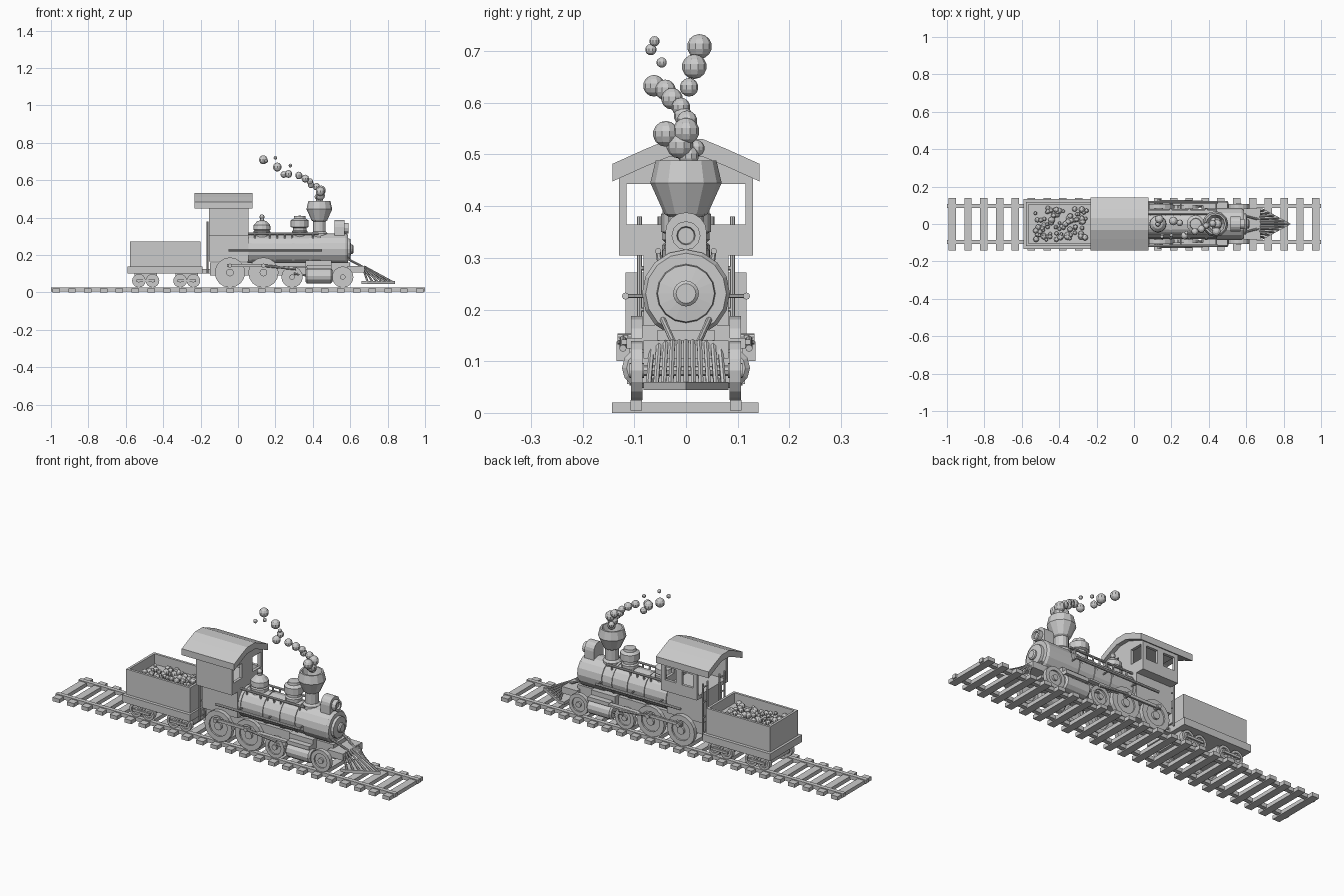
import bpy, bmesh, math, random
from mathutils import Vector, Matrix

if "Cube" in bpy.data.objects:
    bpy.data.objects.remove(bpy.data.objects["Cube"])

random.seed(4)


def finish(name, bm):
    bmesh.ops.recalc_face_normals(bm, faces=bm.faces)
    me = bpy.data.meshes.new(name)
    bm.to_mesh(me)
    bm.free()
    ob = bpy.data.objects.new(name, me)
    bpy.context.collection.objects.link(ob)
    return ob


def add_box(bm, x0, x1, y0, y1, z0, z1):
    m = Matrix.Translation(((x0 + x1) / 2, (y0 + y1) / 2, (z0 + z1) / 2))
    m = m @ Matrix.Diagonal((x1 - x0, abs(y1 - y0), z1 - z0, 1))
    bmesh.ops.create_cube(bm, size=1, matrix=m)


def box(name, *dims):
    bm = bmesh.new()
    add_box(bm, *dims)
    return finish(name, bm)


def rod(name, p, q, r, n=8):
    p, q = Vector(p), Vector(q)
    d = q - p
    m = Matrix.Translation((p + q) / 2) @ d.to_track_quat('Z', 'Y').to_matrix().to_4x4()
    bm = bmesh.new()
    bmesh.ops.create_cone(bm, cap_ends=True, segments=n, radius1=r, radius2=r, depth=d.length, matrix=m)
    return finish(name, bm)


def lathe(name, profile, loc, axis='Z', n=12):
    """Turn (radius, height) points around an axis through loc."""
    bm = bmesh.new()
    vs = [bm.verts.new((r, 0, h)) for r, h in profile]
    es = [bm.edges.new(pair) for pair in zip(vs, vs[1:])]
    bmesh.ops.spin(bm, geom=vs + es, cent=(0, 0, 0), axis=(0, 0, 1), angle=math.tau, steps=n, use_duplicate=False)
    bmesh.ops.remove_doubles(bm, verts=bm.verts, dist=1e-5)
    bm.transform(Matrix.Translation(loc) @ Vector({'X': (1, 0, 0), 'Y': (0, 1, 0), 'Z': (0, 0, 1)}[axis])
                 .to_track_quat('Z', 'Y').to_matrix().to_4x4())
    return finish(name, bm)


def extrude_x(name, yz, x0, x1):
    bm = bmesh.new()
    f = bm.faces.new([bm.verts.new((x0, y, z)) for y, z in yz])
    g = bmesh.ops.extrude_face_region(bm, geom=[f])['geom']
    bmesh.ops.translate(bm, vec=(x1 - x0, 0, 0), verts=[v for v in g if isinstance(v, bmesh.types.BMVert)])
    return finish(name, bm)


def cut(ob, *dims):
    c = box("cutter", *dims)
    c.hide_render = True
    c.hide_set(True)
    mod = ob.modifiers.new("cut", 'BOOLEAN')
    mod.operation, mod.solver, mod.object = 'DIFFERENCE', 'EXACT', c


def balls(name, items, u=10, v=7):
    bm = bmesh.new()
    for x, y, z, r in items:
        bmesh.ops.create_uvsphere(bm, u_segments=u, v_segments=v, radius=r, matrix=Matrix.Translation((x, y, z)))
    return finish(name, bm)


# Track
bm = bmesh.new()
for i in range(24):
    x = -0.972 + i * 1.944 / 23
    add_box(bm, x - .02, x + .02, -.143, .14, 0, .02)
finish("track_ties", bm)
for s in (-1, 1):
    box("rail", -1, 1, s * .085, s * .107, .005, .025)

# Wheels and axles
WHEELS = [(-.043, .106, .081), (.136, .106, .081), (.289, .082, .057), (.56, .082, .057)]
WHEELS += [(x, .062, .036) for x in (-.53, -.457, -.31, -.238)]
for x, z, r in WHEELS:
    prof = [(0, .014), (r * .25, .014), (r * .25, .003), (r * .66, .003), (r * .66, .011), (r, .011)]
    prof += [(a, -h) for a, h in reversed(prof)]
    for s in (-1, 1):
        lathe("wheel", prof, (x, s * .095, z), 'Y', 16)
    rod("axle", (x, -.09, z), (x, .09, z), r * .18)

# Locomotive frame
box("main_frame", -.15, .6, -.055, .055, .09, .16)
box("front_beam", .585, .675, -.082, .082, .105, .14)
box("cylinder_saddle", .36, .5, -.085, .085, .115, .17)
box("coupler", -.2, -.14, -.03, .03, .1, .125)

# Boiler and smokebox
BZ = .231
lathe("boiler", [(0, .05), (.08, .05), (.08, .46), (0, .46)], (0, 0, BZ), 'X', 16)
lathe("smokebox", [(0, .44), (.085, .44), (.085, .575), (.078, .587), (.057, .587), (.055, .6),
                   (.025, .604), (.025, .612), (.019, .617), (0, .617)], (0, 0, BZ), 'X', 16)
for x in (.06, .19, .29, .38):
    lathe("boiler_band", [(.078, x), (.084, x), (.084, x + .012), (.078, x + .012)], (0, 0, BZ), 'X', 16)

# Chimney, domes and headlamp
lathe("chimney", [(.045, .29), (.045, .315), (.034, .325), (.034, .38), (.042, .385), (.069, .445),
                  (.059, .488), (.05, .488), (.035, .43), (0, .43)], (.435, 0, 0))
lathe("sand_dome", [(.042, .29), (.042, .325), (.036, .332), (.036, .345), (.048, .35), (.048, .385),
                    (.032, .395), (.03, .408), (0, .41)], (.33, 0, 0))
lathe("steam_dome", [(.046, .29), (.046, .325), (.04, .33), (.046, .335), (.044, .36), (.026, .38),
                     (.01, .385), (.01, .395), (0, .395)], (.128, 0, 0))
balls("dome_knob", [(.128, 0, .403, .014)])
arch = [(.04 * math.cos(a), .35 + .038 * math.sin(a)) for a in (math.pi * i / 8 for i in range(9))]
extrude_x("headlamp", arch + [(-.04, .295), (.04, .295)], .515, .57)
lathe("lamp_lens", [(0, .56), (.028, .56), (.028, .592), (.018, .592), (.016, .583), (0, .583)], (0, 0, .343), 'X')

# Cab
box("cab_lower", -.155, .055, -.082, .082, .165, .31)
half = [(.13, .305), (.13, .455), (.075, .485), (.03, .505)]
cab = extrude_x("cab", half + [(-y, z) for y, z in reversed(half)], -.155, .055)
cut(cab, -.2, .04, -.115, .115, .325, .455)
for y in (-.08, .08):
    cut(cab, .03, .07, y - .035, y + .035, .365, .443)
for x in (-.1, 0):
    cut(cab, x - .033, x + .033, .1, .15, .365, .435)
top = [(.142, .482), (.08, .51), (.032, .53)]
roof = top + [(-y, z) for y, z in reversed(top)]
roof += [(y, z - .034) for y, z in reversed(roof)]
extrude_x("cab_roof", roof, -.232, .077)
for s in (-1, 1):
    rod("cab_rear_post", (-.163, s * .09, .1), (-.163, s * .09, .38), .005)
    for z in (.12, .2, .28, .36):
        rod("cab_post_link", (-.163, s * .09, z), (-.163, s * .05, z), .004, 6)
    rod("cab_inner_post", (-.163, s * .05, .1), (-.163, s * .05, .38), .005)

# Side gear: handrails, cylinders and driving rods
for s in (-1, 1):
    rod("side_pipe", (-.05, s * .117, .226), (.45, s * .117, .226), .007)
    for x in (.08, .25, .44):
        rod("pipe_bracket", (x, s * .075, .226), (x, s * .117, .226), .004, 6)
    rod("boiler_handrail", (.055, s * .054, .313), (.43, s * .054, .313), .006)
    for x in (.09, .17, .21, .25, .29, .4):
        rod("handrail_post", (x, s * .05, .285), (x, s * .054, .313), .005, 6)
    lathe("steam_cylinder", [(0, .36), (.03, .36), (.039, .368), (.039, .497), (.03, .505), (0, .505)],
          (0, s * .085, .087), 'X', 12)
    box("valve_chest", .37, .5, s * .07, s * .115, .125, .145)
    box("coupling_rod", -.06, .155, s * .112, s * .122, .136, .151)
    for x in (-.043, .136):
        rod("crank_pin", (x, s * .1, .143), (x, s * .133, .143), .011, 10)
    rod("main_rod", (.136, s * .122, .143), (.31, s * .122, .125), .007)
    rod("piston_rod", (.3, s * .105, .1), (.37, s * .095, .09), .006)
    box("crosshead_guide", .19, .37, s * .1, s * .125, .132, .142)
    rod("front_brace", (.575, s * .047, .185), (.67, s * .024, .135), .006)

# Pilot: pointed base with slanting bars
bm = bmesh.new()
f = bm.faces.new([bm.verts.new(p) for p in ((.66, -.082, .044), (.69, -.082, .044), (.84, 0, .044),
                                            (.69, .082, .044), (.66, .082, .044))])
g = bmesh.ops.extrude_face_region(bm, geom=[f])['geom']
bmesh.ops.translate(bm, vec=(0, 0, .016), verts=[v for v in g if isinstance(v, bmesh.types.BMVert)])
finish("pilot_base", bm)
for i in range(-5, 6):
    yb = i * .0145
    rod("pilot_bar", (.665 + .01 * (1 - abs(i) / 5), i * .013, .138), (.828 - abs(yb) * 1.85, yb, .055), .0055, 6)

# Tender with coal
box("tender_base", -.59, -.19, -.134, .134, .1, .138)
bm = bmesh.new()
add_box(bm, -.577, -.2, -.117, .117, .135, .272)
lid = max(bm.faces, key=lambda f: f.calc_center_median().z)
bmesh.ops.inset_region(bm, faces=[lid], thickness=.018)
bmesh.ops.inset_region(bm, faces=[lid], thickness=.0002, depth=-.055)
finish("tender_box", bm)
coal = [(random.uniform(-.53, -.25), random.uniform(-.085, .085), random.uniform(.222, .24),
         random.uniform(.009, .017)) for _ in range(85)]
balls("coal", coal, 8, 6)
for x in (-.4935, -.274):
    box("tender_truck", x - .06, x + .06, -.08, .08, .055, .105)
    for s in (-1, 1):
        box("truck_side_bar", x - .05, x + .05, s * .104, s * .114, .056, .068)

# Smoke puffs
balls("smoke", [
    (.44, -.039, .54, .025), (.445, 0, .545, .026), (.44, -.012, .518, .026), (.425, .02, .512, .016),
    (.435, .005, .497, .02), (.42, .002, .565, .02), (.39, -.006, .575, .018), (.385, -.01, .592, .018),
    (.36, -.027, .608, .021), (.325, -.04, .625, .02), (.27, -.062, .633, .021), (.245, .006, .63, .018),
    (.21, .016, .67, .024), (.135, .026, .709, .024), (.28, -.047, .678, .01), (.15, -.068, .703, .011),
    (.2, -.061, .719, .01)])
